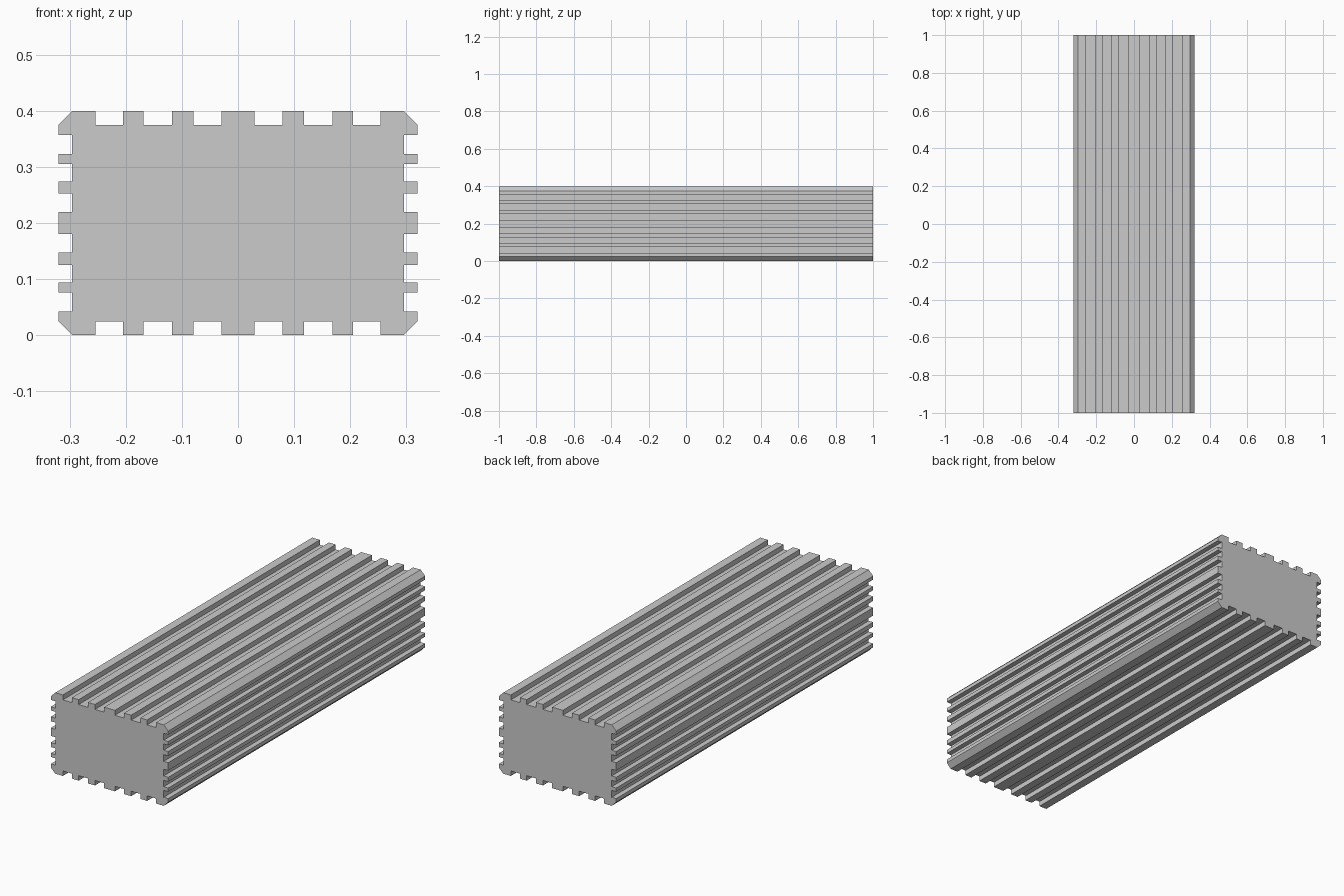
import bpy
import bmesh

cube = bpy.data.objects.get("Cube")
if cube:
    bpy.data.objects.remove(cube, do_unlink=True)

HALF_W, HALF_H, LENGTH = 0.32, 0.1995, 2.0
DEPTH = 0.0245  # groove depth and corner bevel
TOP_EDGES = (0.029, 0.079, 0.118, 0.168, 0.205, 0.254)
SIDE_EDGES = (0.0195, 0.0525, 0.0745, 0.1055, 0.1235, 0.1575)


def rib_steps(edges, outer):
    """Walk along one face from its centre, stepping in and out of each groove."""
    steps = []
    levels = (outer, outer - DEPTH)
    for i, e in enumerate(edges):
        steps += [(e, levels[i % 2]), (e, levels[1 - i % 2])]
    return steps


# Quarter outline: top ribs, bevelled corner, side ribs
quarter = rib_steps(TOP_EDGES, HALF_H)
quarter += [(HALF_W - DEPTH, HALF_H), (HALF_W, HALF_H - DEPTH)]
quarter += [(x, z) for z, x in reversed(rib_steps(SIDE_EDGES, HALF_W))]

# Mirror the quarter into the full closed outline
half = quarter + [(x, -z) for x, z in reversed(quarter)]
outline = half + [(-x, z) for x, z in reversed(half)]

# Extrude the outline along the length
bm = bmesh.new()
verts = [bm.verts.new((x, -LENGTH / 2, z + HALF_H)) for x, z in outline]
end = bm.faces.new(verts)
extruded = bmesh.ops.extrude_face_region(bm, geom=[end], use_keep_orig=True)
moved = [g for g in extruded["geom"] if isinstance(g, bmesh.types.BMVert)]
bmesh.ops.translate(bm, vec=(0, LENGTH, 0), verts=moved)
bmesh.ops.recalc_face_normals(bm, faces=bm.faces)

mesh = bpy.data.meshes.new("grooved_beam")
bm.to_mesh(mesh)
bm.free()
beam = bpy.data.objects.new("grooved_beam", mesh)
bpy.context.collection.objects.link(beam)
